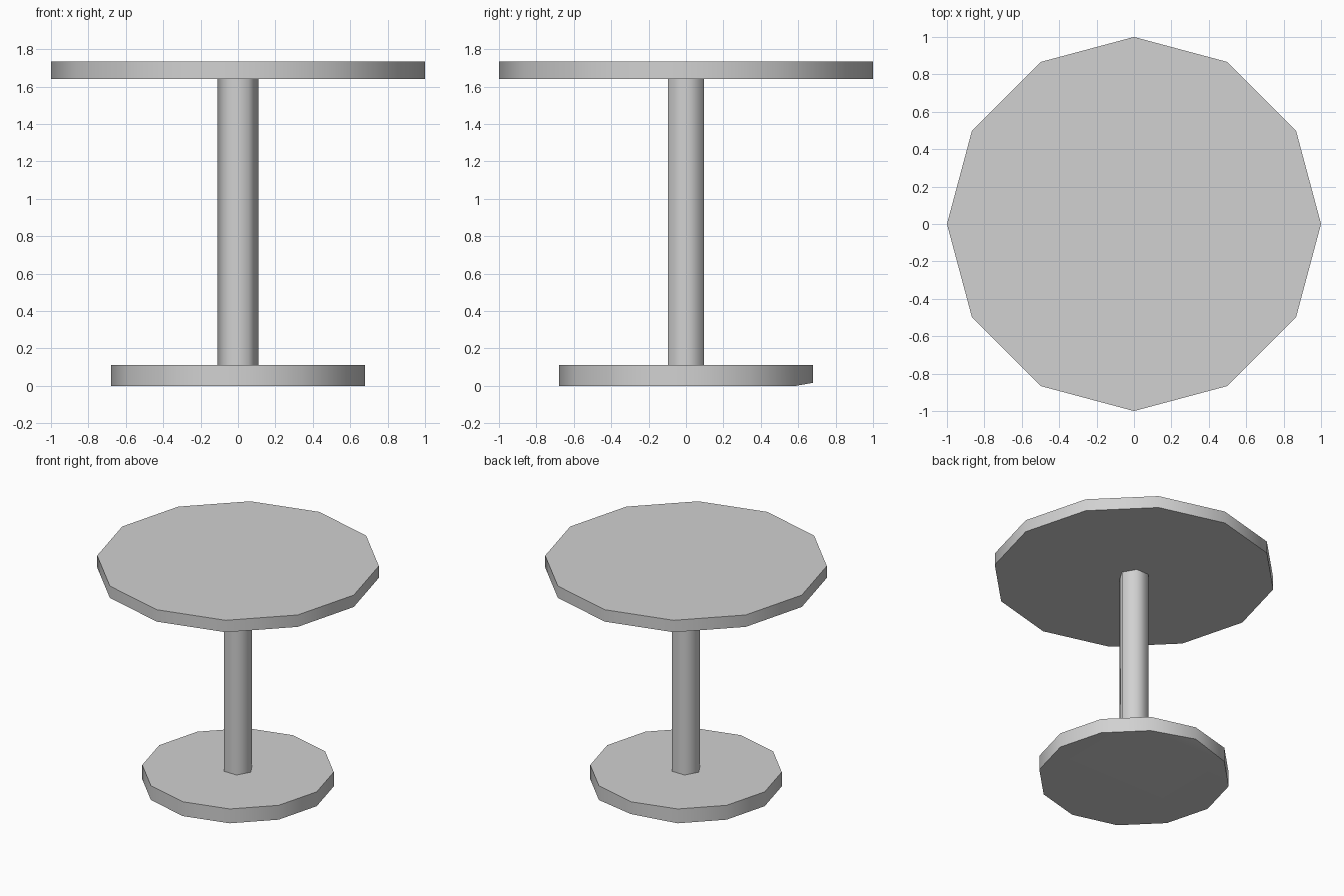
import bpy
import bmesh
import math

cube = bpy.data.objects.get("Cube")
if cube:
    bpy.data.objects.remove(cube, do_unlink=True)

# Single light grey finish
grey = bpy.data.materials.new("light_grey")
grey.use_nodes = True
colour = (0.64, 0.64, 0.64, 1)
grey.diffuse_color = colour
grey.node_tree.nodes["Principled BSDF"].inputs["Base Color"].default_value = colour


def prism(name, sides, radius, bottom, top, edit=None):
    """Upright prism with a corner on the x axis and smooth sides."""
    bm = bmesh.new()
    ring = []
    for i in range(sides):
        a = math.tau * i / sides
        ring.append(bm.verts.new((radius * math.cos(a), radius * math.sin(a), bottom)))
    base = bm.faces.new(ring)
    upper = bmesh.ops.extrude_face_region(bm, geom=[base], use_keep_orig=True)["geom"]
    for v in upper:
        if isinstance(v, bmesh.types.BMVert):
            v.co.z = top
    if edit:
        edit(bm)
    bmesh.ops.recalc_face_normals(bm, faces=bm.faces[:])
    mesh = bpy.data.meshes.new(name)
    bm.to_mesh(mesh)
    bm.free()
    mesh.materials.append(grey)
    obj = bpy.data.objects.new(name, mesh)
    bpy.context.collection.objects.link(obj)
    bpy.ops.object.select_all(action='DESELECT')
    obj.select_set(True)
    bpy.context.view_layer.objects.active = obj
    bpy.ops.object.shade_smooth_by_angle(angle=math.radians(65))
    return obj


def lift_back_corner(bm):
    """Fold the rear corner of the underside slightly upward."""
    corner = max((v for v in bm.verts if v.co.z < 0.01), key=lambda v: v.co.y)
    sides = [e.other_vert(corner) for e in corner.link_edges
             if e.other_vert(corner).co.z < 0.01]
    bmesh.ops.connect_verts(bm, verts=sides)
    corner.co.z += 0.016


prism("foot_disc", 12, 0.68, 0, 0.112, lift_back_corner)
prism("column", 6, 0.11, 0.112, 1.64)
prism("table_top", 12, 1, 1.64, 1.733)
